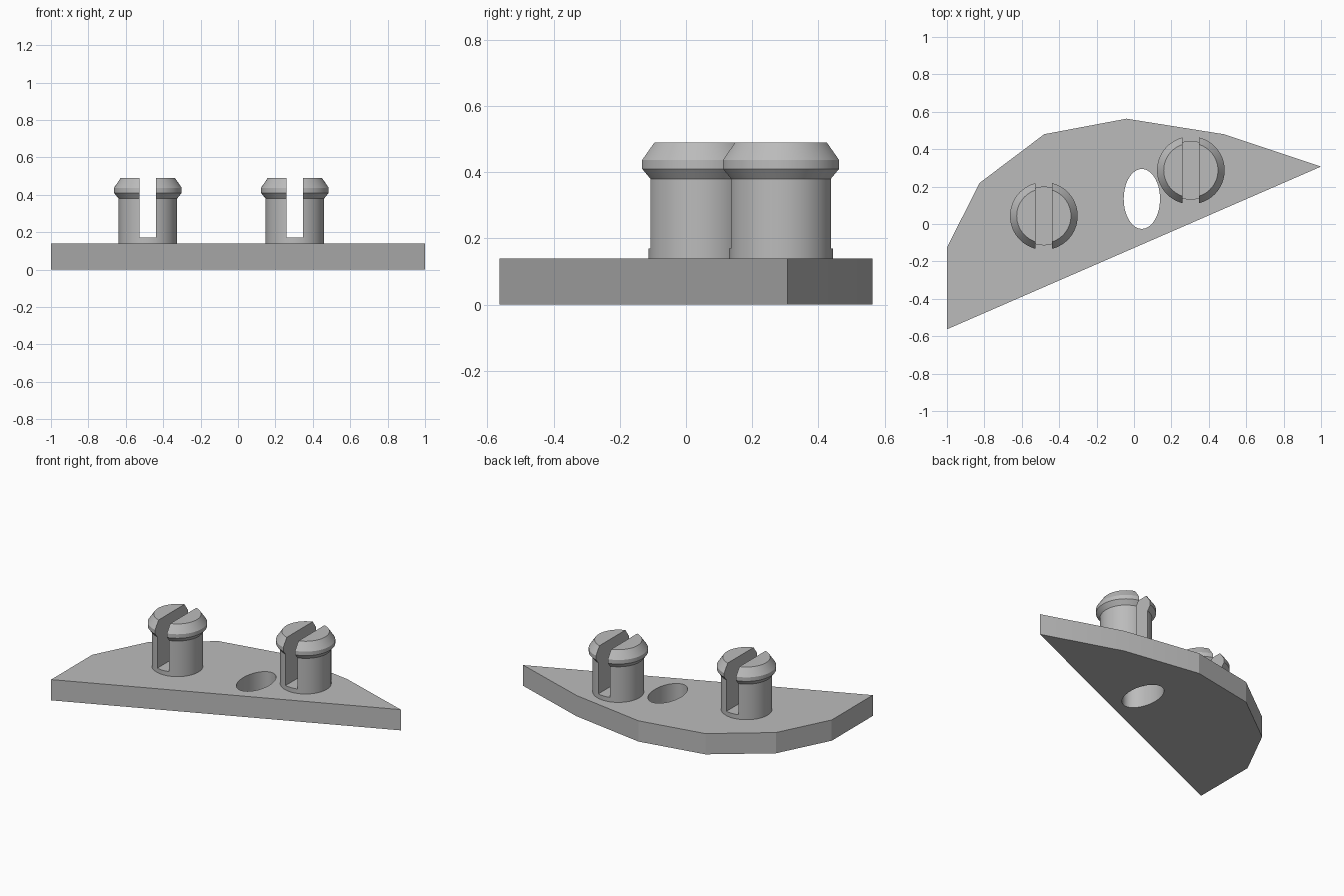
import bpy
import bmesh
from math import cos, sin, tau, radians

cube = bpy.data.objects.get("Cube")
if cube:
    bpy.data.objects.remove(cube, do_unlink=True)

PLATE_TOP = 0.14
SLOT_FLOOR = 0.17
SLOT_WIDTH = 0.088
SEGMENTS = 64

grey = bpy.data.materials.new("light grey")
grey.use_nodes = True
colour = (0.5, 0.5, 0.5, 1)
grey.diffuse_color = colour
grey.node_tree.nodes["Principled BSDF"].inputs["Base Color"].default_value = colour


def make_object(name, bm):
    bmesh.ops.recalc_face_normals(bm, faces=bm.faces)
    mesh = bpy.data.meshes.new(name)
    bm.to_mesh(mesh)
    bm.free()
    mesh.materials.append(grey)
    obj = bpy.data.objects.new(name, mesh)
    bpy.context.collection.objects.link(obj)
    return obj


def prism(name, outline, bottom, top):
    bm = bmesh.new()
    face = bm.faces.new([bm.verts.new((x, y, bottom)) for x, y in outline])
    extruded = bmesh.ops.extrude_face_region(bm, geom=[face])["geom"]
    verts = [v for v in extruded if isinstance(v, bmesh.types.BMVert)]
    bmesh.ops.translate(bm, verts=verts, vec=(0, 0, top - bottom))
    return make_object(name, bm)


def lathe(name, profile, x, y):
    bm = bmesh.new()
    rings = [[bm.verts.new((x + r * cos(tau * i / SEGMENTS),
                            y + r * sin(tau * i / SEGMENTS), z))
              for i in range(SEGMENTS)] for r, z in profile]
    for low, high in zip(rings, rings[1:]):
        for i in range(SEGMENTS):
            j = (i + 1) % SEGMENTS
            bm.faces.new((low[i], low[j], high[j], high[i]))
    bm.faces.new(rings[0])
    bm.faces.new(rings[-1])
    return make_object(name, bm)


def cut(obj, cutter):
    mod = obj.modifiers.new("cut", 'BOOLEAN')
    mod.operation = 'DIFFERENCE'
    mod.solver = 'EXACT'
    mod.object = cutter
    bpy.ops.object.select_all(action='DESELECT')
    bpy.context.view_layer.objects.active = obj
    obj.select_set(True)
    bpy.ops.object.modifier_apply(modifier=mod.name)
    bpy.data.objects.remove(cutter, do_unlink=True)
    bpy.ops.object.shade_smooth_by_angle(angle=radians(15))


# Flat plate with a straight front edge and a faceted back edge
outline = [(-1, -0.563), (1, 0.307), (0.48, 0.48), (-0.04, 0.563),
           (-0.48, 0.48), (-0.825, 0.22), (-1, -0.125)]
plate = prism("base_plate", outline, 0, PLATE_TOP)

# Oval through hole
oval = [(0.042 + 0.097 * cos(tau * i / SEGMENTS),
         0.134 + 0.16 * sin(tau * i / SEGMENTS)) for i in range(SEGMENTS)]
cut(plate, prism("hole_cutter", oval, -0.1, 0.3))

# Slotted snap pegs with a flared head
peg_profile = [(0.157, PLATE_TOP - 0.01), (0.157, 0.38), (0.181, 0.41),
               (0.181, 0.437), (0.145, 0.49)]
for name, x, y in (("right_peg", -0.482, 0.043), ("left_peg", 0.304, 0.287)):
    peg = lathe(name, peg_profile, x, y)
    w, d = SLOT_WIDTH / 2, 0.3
    slot = [(x - w, y - d), (x + w, y - d), (x + w, y + d), (x - w, y + d)]
    cut(peg, prism("slot_cutter", slot, SLOT_FLOOR, 0.6))
